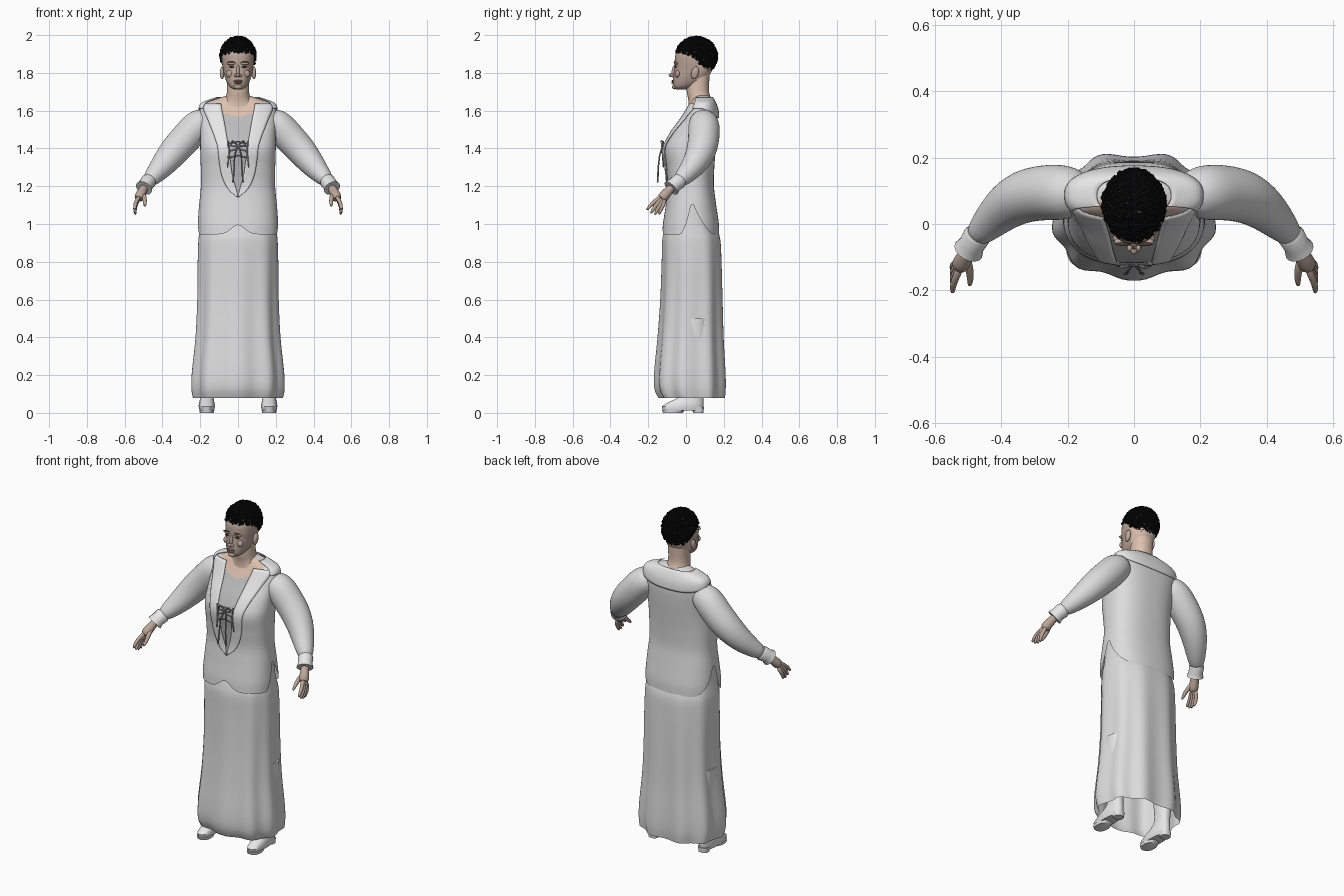
import bpy, bmesh, math, random
from mathutils import Vector, Matrix

if "Cube" in bpy.data.objects:
    bpy.data.objects.remove(bpy.data.objects["Cube"])

random.seed(4)


def mat(name, r, g, b):
    m = bpy.data.materials.new(name)
    m.diffuse_color = (r, g, b, 1)
    m.use_nodes = True
    m.node_tree.nodes["Principled BSDF"].inputs["Base Color"].default_value = m.diffuse_color
    return m


CLOTH = mat("cloth", 0.72, 0.72, 0.72)
TRIM = mat("pale_trim", 0.82, 0.82, 0.82)
UNDER = mat("undershirt_grey", 0.5, 0.5, 0.5)
SKIN = mat("light_skin", 0.72, 0.53, 0.43)
FACE = mat("face_skin", 0.5, 0.38, 0.32)
LIPS = mat("lips", 0.3, 0.19, 0.17)
DARK = mat("dark_brown", 0.07, 0.05, 0.045)
HAIR = mat("black_hair", 0.004, 0.004, 0.004)
LACE = mat("lace_grey", 0.3, 0.3, 0.3)


def finish(name, bm, mats, angle=50, subsurf=0):
    bmesh.ops.recalc_face_normals(bm, faces=bm.faces)
    me = bpy.data.meshes.new(name)
    bm.to_mesh(me)
    bm.free()
    ob = bpy.data.objects.new(name, me)
    bpy.context.collection.objects.link(ob)
    for m in mats:
        me.materials.append(m)
    if subsurf:
        s = ob.modifiers.new("smooth", 'SUBSURF')
        s.levels = s.render_levels = subsurf
    bpy.ops.object.select_all(action='DESELECT')
    ob.select_set(True)
    bpy.context.view_layer.objects.active = ob
    bpy.ops.object.shade_smooth_by_angle(angle=math.radians(angle))
    return ob


def sample(table, z):
    """Smoothly interpolate rows whose first entry is the key."""
    z = min(max(z, table[0][0]), table[-1][0])
    i = 0
    while i < len(table) - 2 and z > table[i + 1][0]:
        i += 1
    p, q = table[i], table[i + 1]
    o, r = table[max(i - 1, 0)], table[min(i + 2, len(table) - 1)]
    h = q[0] - p[0]
    t = (z - p[0]) / h
    out = []
    for k in range(1, len(p)):
        m0 = (q[k] - o[k]) / (q[0] - o[0]) * h
        m1 = (r[k] - p[k]) / (r[0] - p[0]) * h
        out.append((2*t**3 - 3*t*t + 1) * p[k] + (t**3 - 2*t*t + t) * m0
                   + (3*t*t - 2*t**3) * q[k] + (t**3 - t*t) * m1)
    return out


def ring_point(table, a, z, n, grow=0.0, cx=0.0):
    hw, yf, yb = sample(table, z)
    c, s = math.cos(a), math.sin(a)
    x = (hw + grow) * math.copysign(abs(c) ** (2 / n), c)
    y = (yf + yb) / 2 + ((yb - yf) / 2 + grow) * math.copysign(abs(s) ** (2 / n), s)
    return Vector((cx + x, y, z))


def grid_faces(bm, g, closed):
    for r0, r1 in zip(g, g[1:]):
        m = len(r0)
        for j in range(m if closed else m - 1):
            k = (j + 1) % m
            bm.faces.new((r0[j], r0[k], r1[k], r1[j]))


def loft(bm, table, rows, cols, n=2.2, cx=0.0, hem=None, fold=0.0, caps=(True, True)):
    g = []
    for i in range(rows + 1):
        t, row = i / rows, []
        for j in range(cols):
            a = 2 * math.pi * j / cols
            z0 = table[0][0]
            if hem:
                z0 = hem(ring_point(table, a, z0, n))
            p = ring_point(table, a, z0 + t * (table[-1][0] - z0), n,
                           -fold * (1 - t) * math.cos(9 * (a - math.pi / 2)), cx)
            row.append(bm.verts.new(p))
        g.append(row)
    grid_faces(bm, g, True)
    for flag, row in zip(caps, (g[0], g[-1])):
        if flag:
            bm.faces.new(row)


def tube(bm, pts, sides=12, side=1):
    """Round limb through (x, y, z, radius) points."""
    P = [Vector((side * p[0], p[1], p[2])) for p in pts]
    g = []
    for i, p in enumerate(P):
        d = (P[min(i + 1, len(P) - 1)] - P[max(i - 1, 0)]).normalized()
        u = d.cross(Vector((0.3, 0.9, 0.2))).normalized()
        v = d.cross(u)
        g.append([bm.verts.new(p + pts[i][3] * (u * math.cos(2*math.pi*j/sides) + v * math.sin(2*math.pi*j/sides)))
                  for j in range(sides)])
    grid_faces(bm, g, True)
    bm.faces.new(g[0])
    bm.faces.new(g[-1])


def ball(bm, c, r, rot=0.0, seg=16):
    m = Matrix.Translation(c) @ Matrix.Rotation(rot, 4, 'X') @ Matrix.Diagonal((*r, 1))
    bmesh.ops.create_uvsphere(bm, u_segments=seg, v_segments=seg // 2 + 2, radius=1, matrix=m)


# Long skirt, open at the hem
SKIRT = [(.08, .232, -.138, .205), (.12, .24, -.158, .21), (.2, .24, -.162, .21), (.4, .221, -.145, .2),
         (.6, .213, -.132, .195), (.8, .212, -.126, .19), (.93, .208, -.123, .182),
         (.98, .2, -.108, .162), (1.15, .187, -.085, .138)]
bm = bmesh.new()
loft(bm, SKIRT, 36, 90, 2.35, fold=.009, caps=(False, False))
finish("skirt", bm, [CLOTH])

# Tunic with scalloped hem and side slits
BODY = [(.94, .212, -.126, .176), (1.0, .213, -.122, .174), (1.1, .206, -.107, .16), (1.2, .196, -.097, .148),
        (1.3, .197, -.106, .15), (1.4, .2, -.116, .158), (1.48, .2, -.08, .165), (1.55, .202, -.03, .168),
        (1.6, .202, .002, .164), (1.635, .185, .022, .152), (1.66, .12, .034, .138), (1.68, .06, .045, .12)]
N = 2.5
# Front opening and collar edge: height, inner half-width, outer half-width
NECK = [(1.14, 0, .004), (1.18, .008, .05), (1.25, .028, .085), (1.33, .04, .1), (1.42, .052, .112),
        (1.55, .074, .16), (1.62, .088, .19), (1.65, .09, .19)]


def hem(p):
    z = .945 + (.05 * math.exp(-(p.x / .05) ** 2) if p.y < 0 else 0)
    t = (p.y - .03) / .12 if p.y > .03 else (.03 - p.y) / .06
    return z + .18 * max(0, 1 - t) ** 1.6


bm = bmesh.new()
loft(bm, BODY, 60, 120, N, hem=hem, caps=(False, True))
for f in bm.faces:
    c = f.calc_center_median()
    if c.z > 1.16 and c.y < .07:
        a, b = sample(NECK, c.z)
        if abs(c.x) < (a + b) / 2:
            f.material_index = 1 if c.z < 1.565 + abs(c.x) * .3 else 2
finish("tunic", bm, [CLOTH, UNDER, SKIN])

# Shawl collar: two front strips and a back yoke
bm = bmesh.new()
for s in (1, -1):
    g = []
    for i in range(31):
        z = 1.14 + .495 * i / 30
        a, b = sample(NECK, z)
        hw, yf, yb = sample(BODY, z)
        row = []
        for j in range(7):
            x = min(a + (b - a) * j / 6, hw * .99)
            y = (yf + yb) / 2 - (yb - yf) / 2 * (1 - (x / hw) ** N) ** (1 / N)
            row.append(bm.verts.new((s * x, y - .007, z + .002)))
        g.append(row)
    grid_faces(bm, g, False)
g = []
for i in range(11):
    row = []
    for j in range(61):
        a = math.radians(-30 + 240 * j / 60)
        lo = 1.605 - .05 * max(0, math.sin(a))
        p = ring_point(BODY, a, lo + (1.665 - lo) * i / 10, N, .006)
        row.append(bm.verts.new(p + Vector((0, 0, .006))))
    g.append(row)
grid_faces(bm, g, False)
collar = finish("collar", bm, [TRIM])
sol = collar.modifiers.new("thickness", 'SOLIDIFY')
sol.thickness, sol.offset = .004, 0

# Tied laces on the chest
bm = bmesh.new()
for s in (1, -1):
    tube(bm, [(.005, -.122, 1.42, .004), (.03, -.13, 1.44, .005), (.04, -.128, 1.415, .005), (.005, -.125, 1.41, .004)], 6, s)
    tube(bm, [(.004, -.124, 1.415, .004), (.018, -.14, 1.36, .004), (.02, -.147, 1.3, .004), (.027, -.15, 1.22, .005)], 6, s)
    tube(bm, [(.052, -.12, 1.44, .004), (.048, -.124, 1.38, .005), (.056, -.12, 1.3, .003)], 6, s)
for z in (1.35, 1.385, 1.425):
    tube(bm, [(-.05, -.122, z, .003), (0, -.125, z + .012, .003), (.05, -.122, z, .003)], 6)
finish("laces", bm, [LACE])

for s, tag in ((1, "left"), (-1, "right")):
    # Sleeve and flared cuff
    bm = bmesh.new()
    tube(bm, [(.14, .09, 1.56, .06), (.205, .095, 1.535, .087), (.265, .096, 1.465, .086), (.335, .085, 1.39, .083),
              (.392, .048, 1.318, .07), (.44, .0, 1.262, .053), (.482, -.045, 1.218, .036)], 14, s)
    finish(tag + "_sleeve", bm, [CLOTH], subsurf=2)
    bm = bmesh.new()
    tube(bm, [(.468, -.03, 1.234, .037), (.474, -.038, 1.226, .042), (.488, -.062, 1.207, .039),
              (.498, -.079, 1.19, .046), (.498, -.079, 1.19, .03)], 16, s)
    finish(tag + "_cuff", bm, [TRIM])
    # Hand: palm, four fingers and thumb
    bm = bmesh.new()
    tube(bm, [(.485, -.055, 1.212, .022), (.503, -.088, 1.18, .023), (.518, -.115, 1.15, .03), (.527, -.135, 1.128, .026)], 12, s)
    for i in range(4):
        t = i / 3
        k = (.53 + .008 * t, -.148 + .036 * t, 1.135 - .022 * t)
        e = (.546 - .004 * t, -.21 + .065 * t, 1.072 - .025 * t - .012 * math.sin(math.pi * t))
        m = [(k[j] + e[j]) / 2 + (.008, -.003, .002)[j] for j in range(3)]
        tube(bm, [(.52, -.12, 1.148, .012), (*k, .0125), (*m, .0115), (*e, .0075)], 8, s)
    tube(bm, [(.505, -.095, 1.17, .014), (.495, -.135, 1.14, .014), (.492, -.165, 1.113, .011), (.495, -.188, 1.092, .007)], 8, s)
    finish(tag + "_hand", bm, [FACE], subsurf=1)
    # Heeled boot with leg shaft
    bm = bmesh.new()
    cx = s * .165
    loft(bm, [(.012, .037, -.122, .085), (.03, .044, -.13, .092), (.05, .041, -.108, .094), (.075, .036, -.05, .092),
              (.11, .034, -.012, .09), (.2, .04, -.01, .1), (.5, .055, -.02, .115)], 22, 24, 2.3, cx)
    loft(bm, [(0, .037, -.122, -.02), (.016, .04, -.127, -.005)], 1, 20, 2.3, cx)
    loft(bm, [(0, .028, .04, .092), (.03, .033, .025, .095)], 1, 16, 2.6, cx)
    finish(tag + "_boot", bm, [TRIM])

# Neck
bm = bmesh.new()
loft(bm, [(1.6, .1, .01, .15), (1.635, .088, .014, .145), (1.66, .067, .012, .135), (1.7, .059, .004, .122), (1.79, .06, .0, .125)], 14, 32)
finish("neck", bm, [SKIN])

# Head with darker face
HEAD = [(1.712, .022, -.052, .0), (1.722, .04, -.064, .03), (1.745, .057, -.069, .08), (1.78, .071, -.067, .118),
        (1.82, .079, -.061, .14), (1.86, .085, -.06, .15), (1.9, .085, -.055, .152), (1.94, .072, -.03, .135), (1.965, .045, 0, .11)]
bm = bmesh.new()
loft(bm, HEAD, 30, 40)
for f in bm.faces:
    f.material_index = 1 if f.calc_center_median().y > .055 else 0
finish("head", bm, [FACE, SKIN])

# Ears, nose, brow and cheeks
bm = bmesh.new()
for s in (1, -1):
    ball(bm, (s * .084, .048, 1.8), (.012, .02, .034), -.25)
    ball(bm, (s * .011, -.072, 1.785), (.01, .011, .008))
    ball(bm, (s * .034, -.053, 1.85), (.026, .011, .008))
    ball(bm, (s * .042, -.044, 1.795), (.022, .014, .02))
ball(bm, (0, -.078, 1.788), (.01, .014, .01))
ball(bm, (0, -.064, 1.81), (.009, .012, .034), -.2)
ball(bm, (0, -.062, 1.726), (.022, .012, .013))
finish("face_features", bm, [FACE])

bm = bmesh.new()
ball(bm, (0, -.069, 1.757), (.025, .008, .005))
ball(bm, (0, -.069, 1.748), (.021, .009, .006))
finish("mouth", bm, [LIPS])

bm = bmesh.new()
for s in (1, -1):
    ball(bm, (s * .033, -.055, 1.832), (.014, .006, .005))
    ball(bm, (s * .035, -.061, 1.857), (.02, .005, .003))
finish("eyes_and_brows", bm, [DARK])

# Scalp and tight curls above a sloping hairline
C, R = Vector((0, .055, 1.887)), Vector((.089, .104, .101))
bm = bmesh.new()
ball(bm, C, R * .985, seg=32)
finish("scalp", bm, [SKIN])
LINE = [(-.06, 1.905), (.0, 1.9), (.05, 1.88), (.1, 1.825), (.16, 1.79)]
bm = bmesh.new()
COUNT = 1350
for i in range(COUNT):
    h = 1 - 2 * (i + .5) / COUNT
    a = i * 2.39996 + random.uniform(-.05, .05)
    w = math.sqrt(1 - h * h)
    p = C + Vector((R.x * w * math.cos(a), R.y * w * math.sin(a), R.z * h))
    p += Vector([random.uniform(-.004, .004) for _ in range(2)] + [0])
    if p.z > sample(LINE, p.y)[0] + random.uniform(-.006, .006):
        if random.random() > .06:
            rot = Matrix.Rotation(random.uniform(0, 6), 4, Vector((.3, .5, .8)).normalized())
            bmesh.ops.create_icosphere(bm, subdivisions=1, radius=random.uniform(.008, .0115),
                                       matrix=Matrix.Translation(p) @ rot)
finish("curly_hair", bm, [HAIR], angle=20)
